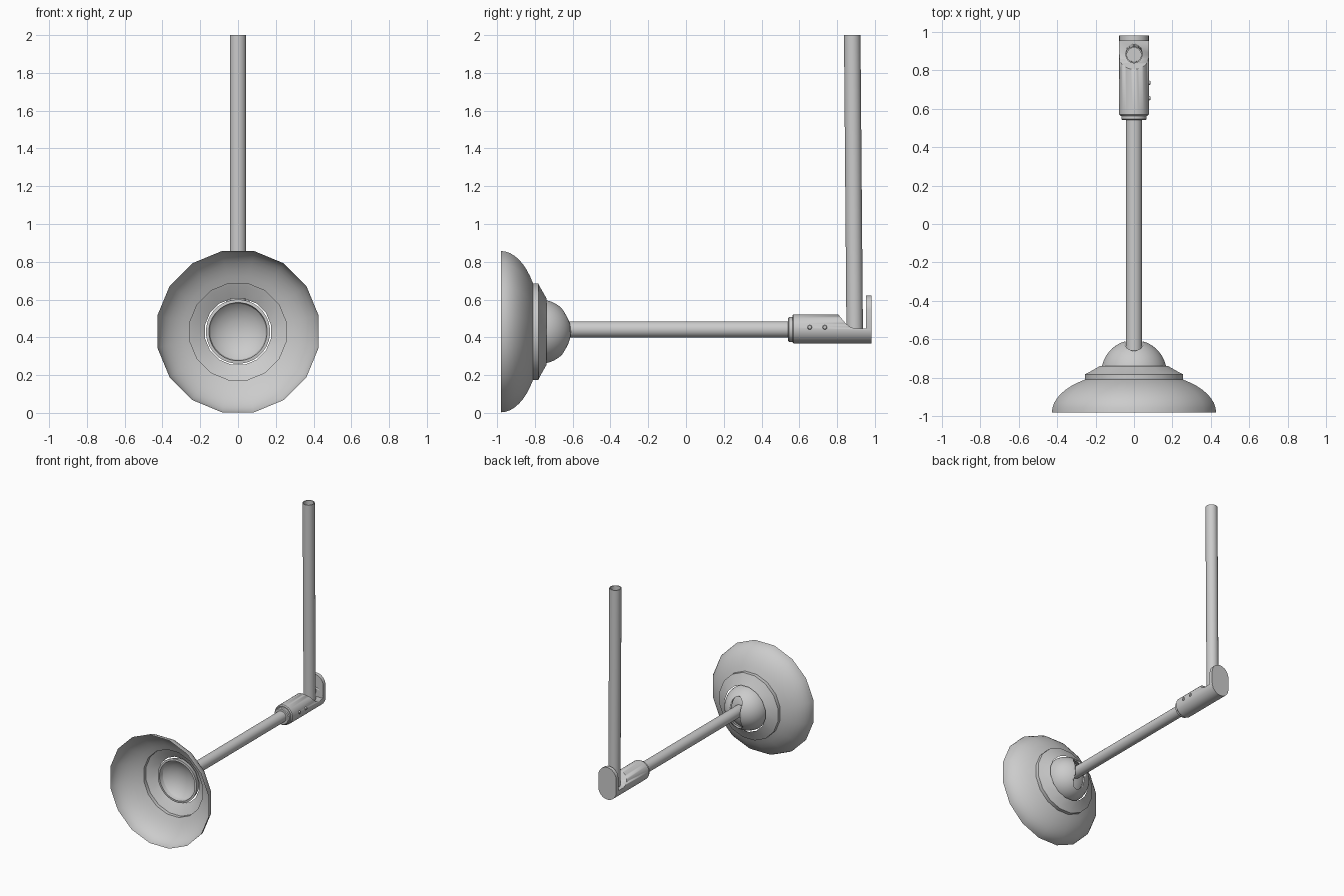
import bpy, bmesh, math
from math import pi, cos, sin
from mathutils import Vector

if "Cube" in bpy.data.objects:
    bpy.data.objects.remove(bpy.data.objects["Cube"])


def finish(bm, name, angle=40):
    bmesh.ops.remove_doubles(bm, verts=bm.verts, dist=1e-5)
    bmesh.ops.recalc_face_normals(bm, faces=bm.faces)
    me = bpy.data.meshes.new(name)
    bm.to_mesh(me)
    bm.free()
    ob = bpy.data.objects.new(name, me)
    bpy.context.collection.objects.link(ob)
    bpy.ops.object.select_all(action='DESELECT')
    ob.select_set(True)
    bpy.context.view_layer.objects.active = ob
    bpy.ops.object.shade_smooth_by_angle(angle=math.radians(angle))
    return ob


def lathe(name, profile, n, start, end=None, angle=40):
    """Revolve (radius, distance) points about the axis from start towards end."""
    start = Vector(start)
    axis = (Vector(end) - start).normalized() if end else Vector((0, 1, 0))
    u = Vector((1, 0, 0)) if abs(axis.x) < 0.5 else Vector((0, 0, 1))
    v = axis.cross(u)
    bm = bmesh.new()
    rings = []
    for r, d in profile:
        p = start + axis * d
        if end is None:
            p = Vector((start.x, d, start.z))
        if r > 1e-6:
            rings.append([bm.verts.new(p + (u * cos(a) + v * sin(a)) * r)
                          for a in ((i + 0.5) * 2 * pi / n for i in range(n))])
        else:
            rings.append([bm.verts.new(p)] * n)
    for a, b in zip(rings, rings[1:]):
        for i in range(n):
            j = (i + 1) % n
            corners = list(dict.fromkeys((a[i], a[j], b[j], b[i])))
            if len(corners) > 2:
                bm.faces.new(corners)
    return finish(bm, name, angle)


def prism(name, points, depth):
    """Extrude a polygon of 3D points along a vector."""
    bm = bmesh.new()
    f = bm.faces.new([bm.verts.new(p) for p in points])
    r = bmesh.ops.extrude_face_region(bm, geom=[f])
    moved = [e for e in r['geom'] if isinstance(e, bmesh.types.BMVert)]
    bmesh.ops.translate(bm, vec=depth, verts=moved)
    if not f.is_valid or all(len(e.link_faces) == 1 for e in bm.edges if e.verts[0] not in moved
                             and e.verts[1] not in moved):
        bm.faces.new([v for v in bm.verts if v not in moved])
    return finish(bm, name)


def stadium(y, w, z0, z1, n=12):
    """Upright rounded slot outline in the xz plane; z0, z1 are the arc centres."""
    return [(w * cos(a), y, z1 + w * sin(a)) for a in (pi * i / n for i in range(n + 1))] + \
           [(w * cos(a), y, z0 + w * sin(a)) for a in (pi + pi * i / n for i in range(n + 1))]


def cut(ob, cutter):
    m = ob.modifiers.new("cut", 'BOOLEAN')
    m.operation, m.solver, m.object = 'DIFFERENCE', 'EXACT', cutter
    bpy.context.view_layer.objects.active = ob
    bpy.ops.object.modifier_apply(modifier=m.name)
    bpy.data.objects.remove(cutter)


ZC, ZA = 0.43, 0.442        # shade axis height, arm axis height
K = 1 / cos(pi / 16)

# bell shade with stepped neck
t1 = math.acos(0.255 / 0.427)
bell = [(0.427 * cos(t1 * i / 8) * K, -0.98 + 0.2125 * sin(t1 * i / 8)) for i in range(9)]
lathe("shade", bell + [(0.255 * K, -0.782), (0.24 * K, -0.775), (0.175 * K, -0.738)],
      16, (0, 0, ZC))

# hollow ball socket with an upright slot for the arm
def ball(r, a0):
    return [(r * cos(a0 + (pi / 2 - a0) * i / 12), -0.775 + r * sin(a0 + (pi / 2 - a0) * i / 12))
            for i in range(13)]
socket = lathe("ball_socket", ball(0.171, 0.1) + ball(0.155, 0.1)[::-1] + ball(0.171, 0.1)[:1],
               32, (0, 0, ZC))
cut(socket, prism("slot_cutter", stadium(-0.76, 0.044, ZC - 0.08, ZC + 0.08), (0, 0.25, 0)))
# inner reflector behind the opening
lathe("reflector", [(0.17, -0.757), (0.15, -0.73), (0.11, -0.70), (0.06, -0.68), (0, -0.673)],
      32, (0, 0, ZC))

# arm and hanging tube
lathe("arm", [(0, -0.67), (0.043, -0.67), (0.043, 0.58)], 24, (0, 0, ZA))
lathe("hanging_tube", [(0, 0), (0.044, 0), (0.044, 1.557), (0.037, 1.557), (0.037, 1.4), (0, 1.4)],
      24, (0, 0.893, 0.443), (0, 0.88, 2.0))

# joint: round body with a scooped seat
lathe("joint_collar", [(0.043, 0.54), (0.06, 0.54), (0.066, 0.546), (0.066, 0.575)], 32, (0, 0, ZA))
body = lathe("joint_body", [(0, 0.563), (0.07, 0.563), (0.077, 0.57), (0.077, 0.98), (0, 0.98)],
             40, (0, 0, ZA + 0.003))
scoop = [(0.75, 0.58), (0.805, 0.522), (0.845, 0.474), (0.865, 0.457), (0.89, 0.448),
         (0.952, 0.448), (0.952, 0.58)]
cut(body, prism("scoop_cutter", [(-0.2, y, z) for y, z in scoop], (0.4, 0, 0)))
# end plate rising behind the tube
prism("end_plate", stadium(0.952, 0.077, ZA + 0.003, 0.545), (0, 0.029, 0))

# screws on the side
for i, y in enumerate((0.655, 0.735)):
    lathe(f"screw_{i + 1}", [(0.012, 0), (0.012, 0.02), (0.009, 0.025), (0, 0.027)], 12,
          (0.06, y, 0.453), (1, y, 0.453))
